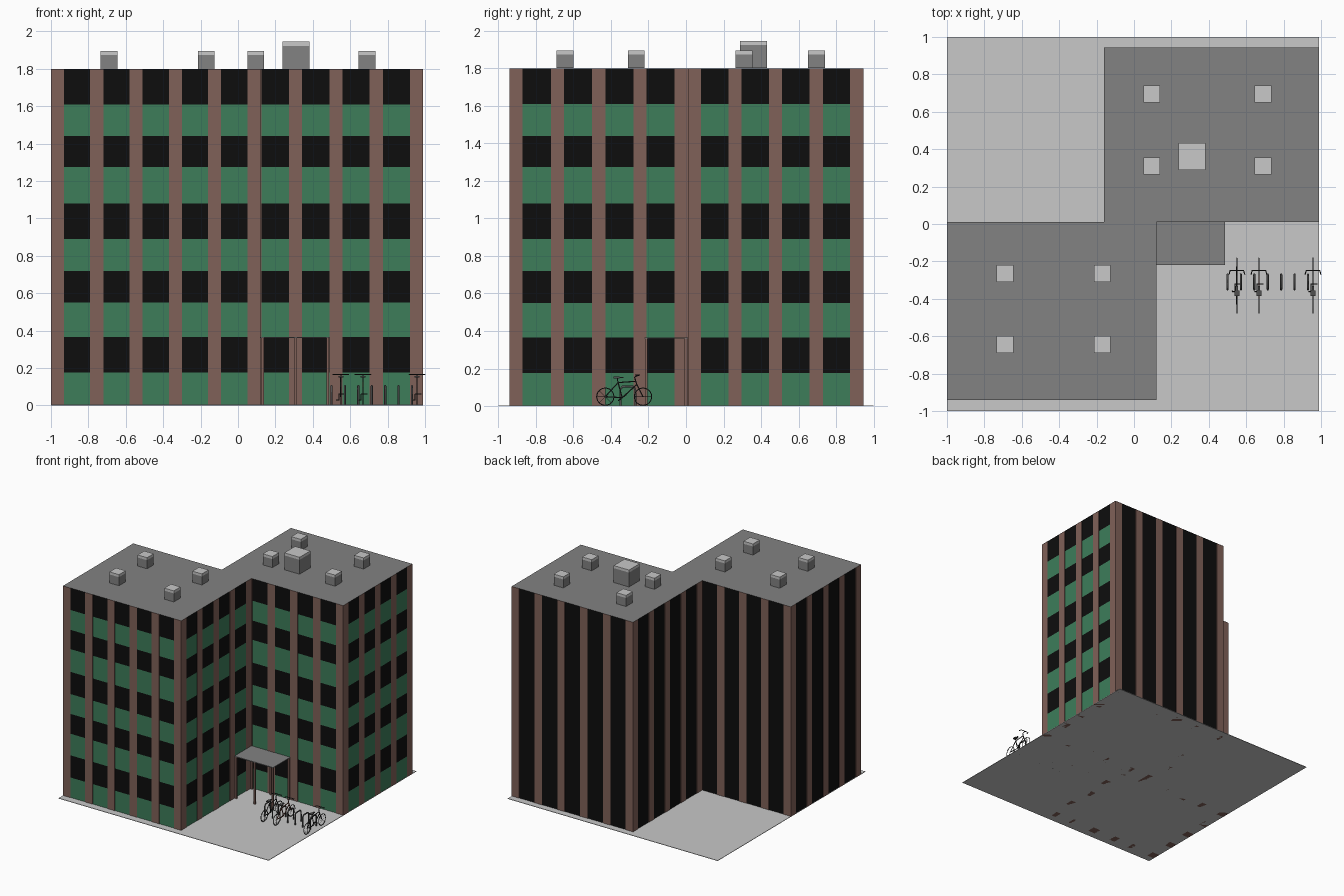
import bpy, bmesh, math
from mathutils import Vector

if "Cube" in bpy.data.objects:
    bpy.data.objects.remove(bpy.data.objects["Cube"])


def mat(name, r, g, b):
    m = bpy.data.materials.new(name)
    m.diffuse_color = (r, g, b, 1)
    m.use_nodes = True
    m.node_tree.nodes["Principled BSDF"].inputs["Base Color"].default_value = m.diffuse_color
    return m


BROWN = mat("brown_pillar", .216, .119, .098)
GREEN = mat("green_panel", .047, .205, .102)
BLACK = mat("black_glass", .004, .004, .004)
ROOF = mat("roof_grey", .223, .223, .223)
LIGHT = mat("light_grey", .58, .58, .58)
DARK = mat("dark_metal", .03, .03, .03)
STEEL = mat("steel_grey", .08, .08, .08)
RUST = mat("rust_red", .12, .03, .018)


def finish(bm, name, mats):
    me = bpy.data.meshes.new(name)
    bm.to_mesh(me)
    bm.free()
    for m in mats:
        me.materials.append(m)
    ob = bpy.data.objects.new(name, me)
    bpy.context.collection.objects.link(ob)
    return ob


def add_box(bm, lo, hi):
    lo, hi = Vector(lo), Vector(hi)
    size, mid = hi - lo, (lo + hi) / 2
    for v in bmesh.ops.create_cube(bm, size=1)["verts"]:
        v.co = Vector(v.co[i] * size[i] + mid[i] for i in range(3))


def boxes(name, material, items):
    bm = bmesh.new()
    for lo, hi in items:
        add_box(bm, lo, hi)
    return finish(bm, name, [material])


def tubes(name, material, paths, radius, sides=1):
    """Thin rods along paths; each path is (points, closed)."""
    cu = bpy.data.curves.new(name, 'CURVE')
    cu.dimensions = '3D'
    cu.bevel_depth = radius
    cu.bevel_resolution = sides
    cu.use_fill_caps = True
    for pts, closed in paths:
        sp = cu.splines.new('POLY')
        sp.points.add(len(pts) - 1)
        for p, co in zip(sp.points, pts):
            p.co = (*co, 1)
        sp.use_cyclic_u = closed
    cu.materials.append(material)
    ob = bpy.data.objects.new(name, cu)
    bpy.context.collection.objects.link(ob)
    bpy.ops.object.select_all(action='DESELECT')
    ob.select_set(True)
    bpy.context.view_layer.objects.active = ob
    bpy.ops.object.convert(target='MESH')


TOP = 1.8
PW = .07     # pillar width
INSET = .003  # wall set back behind the pillars
LEVELS = [0, .175, .365, .55, .72, .89, 1.08, 1.275, 1.44, 1.61, 1.799]
# name, x range, y range, bays in x, bays in y
BLOCKS = [("front_block", -1.0, .12, -.94, .01, 5, 4),
          ("back_block", -.16, .99, .01, .945, 5, 4)]

# Ground slab
boxes("ground_slab", LIGHT, [((-1, -1, 0), (.99, 1, .004))])

for name, x0, x1, y0, y1, nx, ny in BLOCKS:
    # Banded walls: green panels on front and right, plain glass elsewhere
    bm = bmesh.new()
    a, b, c, d = x0 + INSET, x1 - INSET, y0 + INSET, y1 - INSET
    corners = [(a, c), (b, c), (b, d), (a, d)]
    rings = [[bm.verts.new((x, y, z)) for x, y in corners] for z in LEVELS]
    for k in range(len(LEVELS) - 1):
        for s in range(4):
            t = (s + 1) % 4
            f = bm.faces.new((rings[k][s], rings[k][t],
                              rings[k + 1][t], rings[k + 1][s]))
            f.material_index = 1 if s < 2 and k % 2 == 0 else 0
    finish(bm, name + "_walls", [BLACK, GREEN])

    # Pillars around the perimeter
    items = []
    for i in range(nx + 1):
        for j in range(ny + 1):
            if i in (0, nx) or j in (0, ny):
                px = x0 + i * (x1 - x0 - PW) / nx
                py = y0 + j * (y1 - y0 - PW) / ny
                items.append(((px, py, 0), (px + PW, py + PW, TOP - .001)))
    boxes(name + "_pillars", BROWN, items)

    # Flat roof
    bm = bmesh.new()
    bm.faces.new([bm.verts.new((x, y, TOP)) for x, y in
                  ((x0, y0), (x1, y0), (x1, y1), (x0, y1))])
    finish(bm, name + "_roof", [ROOF])

# Roof vents with light caps: x, y, width, height
VENTS = [(x, y, .09, .095) for x in (-.69, -.17) for y in (-.265, -.645)]
VENTS += [(x, y, .09, .095) for x in (.095, .69) for y in (.31, .695)]
VENTS.append((.31, .36, .145, .145))
boxes("roof_vents", ROOF, [((x - w / 2, y - w / 2, TOP), (x + w / 2, y + w / 2, TOP + h - .022))
                           for x, y, w, h in VENTS])
boxes("vent_caps", LIGHT, [((x - w / 2, y - w / 2, TOP + h - .022), (x + w / 2, y + w / 2, TOP + h))
                           for x, y, w, h in VENTS])

# Entrance canopy and its posts
boxes("entrance_canopy", ROOF, [((.12, -.22, .36), (.487, .012, .366))])
boxes("canopy_posts", BROWN, [((x - .007, y - .007, 0), (x + .007, y + .007, .36))
                              for x in (.131, .309, .479) for y in (-.212, 0)])

# Bicycle stands: upside-down hoops
hoops = []
for i in range(7):
    x = .5 + i * .0717
    hoops.append(([(x, -.35, 0), (x, -.35, .09), (x, -.338, .104),
                   (x, -.282, .104), (x, -.27, .09), (x, -.27, 0)], False))
tubes("bicycle_stands", STEEL, hoops, .006)


def bicycle(n, x, paint):
    def side(*pts):
        return [(x, y, z) for y, z in pts], False

    rear, front, crank = (-.43, .05), (-.229, .05), (-.34, .045)
    seat, head, fork = (-.362, .125), (-.268, .132), (-.262, .115)
    # Wheels with spokes
    wheels, spokes = [], []
    for cy, cz in (rear, front):
        ring = [(x, cy + .046 * math.cos(t * math.tau / 24), cz + .046 * math.sin(t * math.tau / 24))
                for t in range(24)]
        wheels.append((ring, True))
        spokes += [([ring[t], ring[t + 12]], False) for t in range(0, 12, 3)]
    tubes(f"bicycle_{n}_wheels", DARK, wheels, .003)
    tubes(f"bicycle_{n}_spokes", STEEL, spokes, .0006, 0)
    # Frame and fork
    tubes(f"bicycle_{n}_frame", paint,
          [side(rear, crank, fork), side(rear, seat, head), side(crank, seat),
           side((-.274, .155), head, fork, front)], .0036)
    # Seat post, handlebar and pedals
    bar = [(x + s * w, y, .166) for s, w, y in
           ((-1, .042, -.27), (-1, .036, -.248), (1, .036, -.248), (1, .042, -.27))]
    pedals = [(x - .025, -.36, .03), (x - .01, -.36, .03), (x - .01, -.32, .06), (x + .025, -.32, .06)]
    tubes(f"bicycle_{n}_handlebar", DARK,
          [(bar, False), side((-.274, .155), (-.248, .166)), side(seat, (-.367, .15)),
           (pedals, False)], .0032)
    # Saddle
    boxes(f"bicycle_{n}_saddle", STEEL, [((x - .013, -.385, .148), (x + .013, -.355, .157)),
                                         ((x - .006, -.355, .149), (x + .006, -.332, .156))])


for n, (x, paint) in enumerate([(.55, DARK), (.668, RUST), (.957, DARK)], 1):
    bicycle(n, x, paint)
